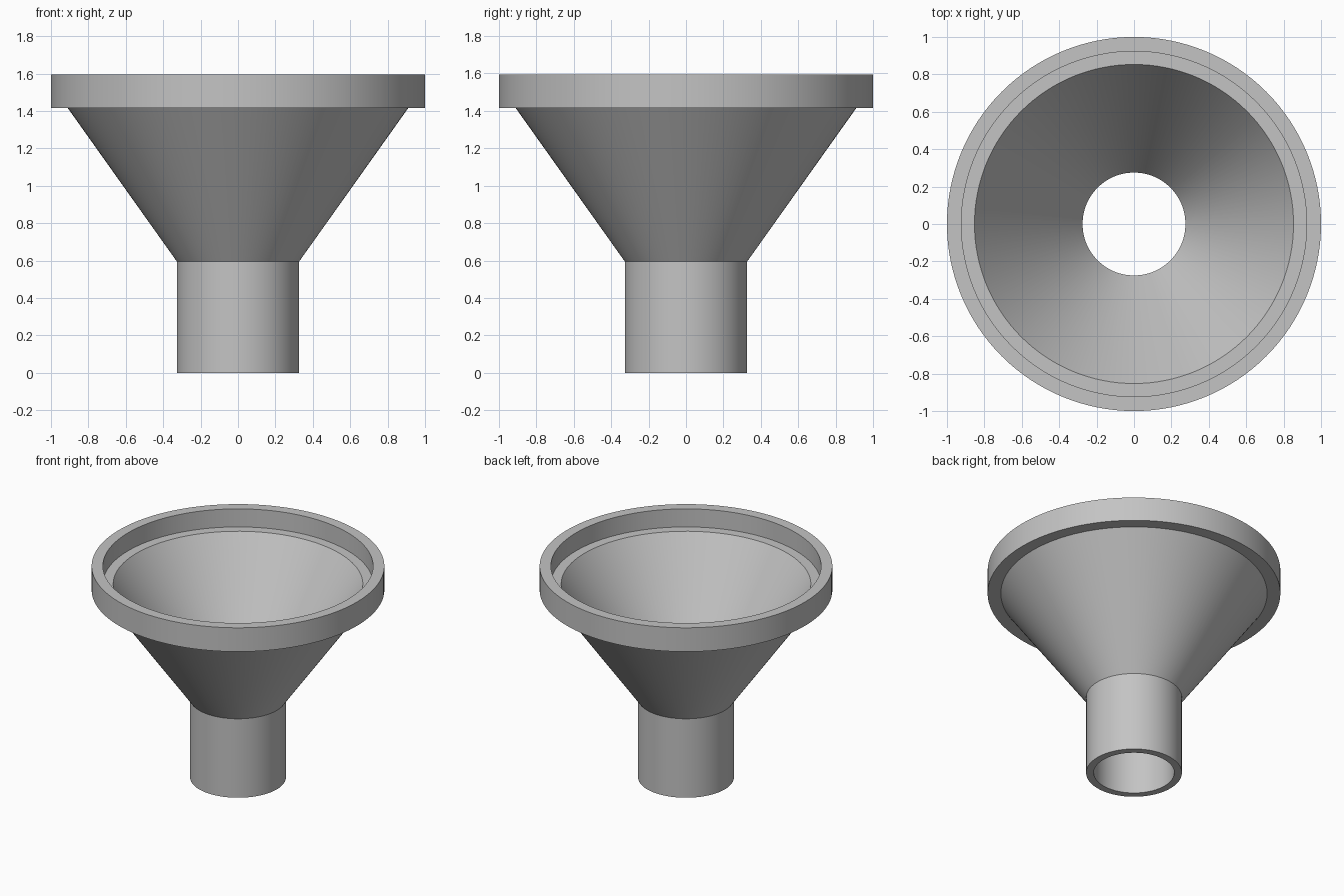
import bpy
import bmesh
import math

SEGMENTS = 128

cube = bpy.data.objects.get("Cube")
if cube:
    bpy.data.objects.remove(cube, do_unlink=True)

# Single plain grey
grey = bpy.data.materials.new("plain grey")
grey.use_nodes = True
colour = (0.55, 0.55, 0.55, 1.0)
grey.diffuse_color = colour
grey.node_tree.nodes["Principled BSDF"].inputs["Base Color"].default_value = colour


def lathe(name, profile, material):
    """Spin a closed (radius, height) profile around the z axis."""
    bm = bmesh.new()
    verts = [bm.verts.new((r, 0, z)) for r, z in profile]
    edges = [bm.edges.new((v, verts[(i + 1) % len(verts)])) for i, v in enumerate(verts)]
    bmesh.ops.spin(bm, geom=verts + edges, cent=(0, 0, 0), axis=(0, 0, 1),
                   angle=math.tau, steps=SEGMENTS, use_merge=True)
    bmesh.ops.remove_doubles(bm, verts=bm.verts, dist=0.0001)
    bmesh.ops.recalc_face_normals(bm, faces=bm.faces)
    mesh = bpy.data.meshes.new(name)
    bm.to_mesh(mesh)
    bm.free()
    mesh.materials.append(material)
    obj = bpy.data.objects.new(name, mesh)
    bpy.context.collection.objects.link(obj)
    bpy.ops.object.select_all(action="DESELECT")
    obj.select_set(True)
    bpy.context.view_layer.objects.active = obj
    bpy.ops.object.shade_smooth_by_angle(angle=math.radians(25))
    return obj


# Hollow funnel: spout, cone and stepped rim in one wall
spout_outer, spout_inner, spout_top = 0.327, 0.275, 0.595
rim_bottom, ledge, rim_top = 1.415, 1.459, 1.595

lathe("funnel", [
    (spout_inner, 0),
    (spout_outer, 0),
    (spout_outer, spout_top),
    (0.91, rim_bottom),
    (1, rim_bottom),
    (1, rim_top),
    (0.923, rim_top),
    (0.923, ledge),
    (0.853, ledge),
    (spout_inner, spout_top),
], grey)
